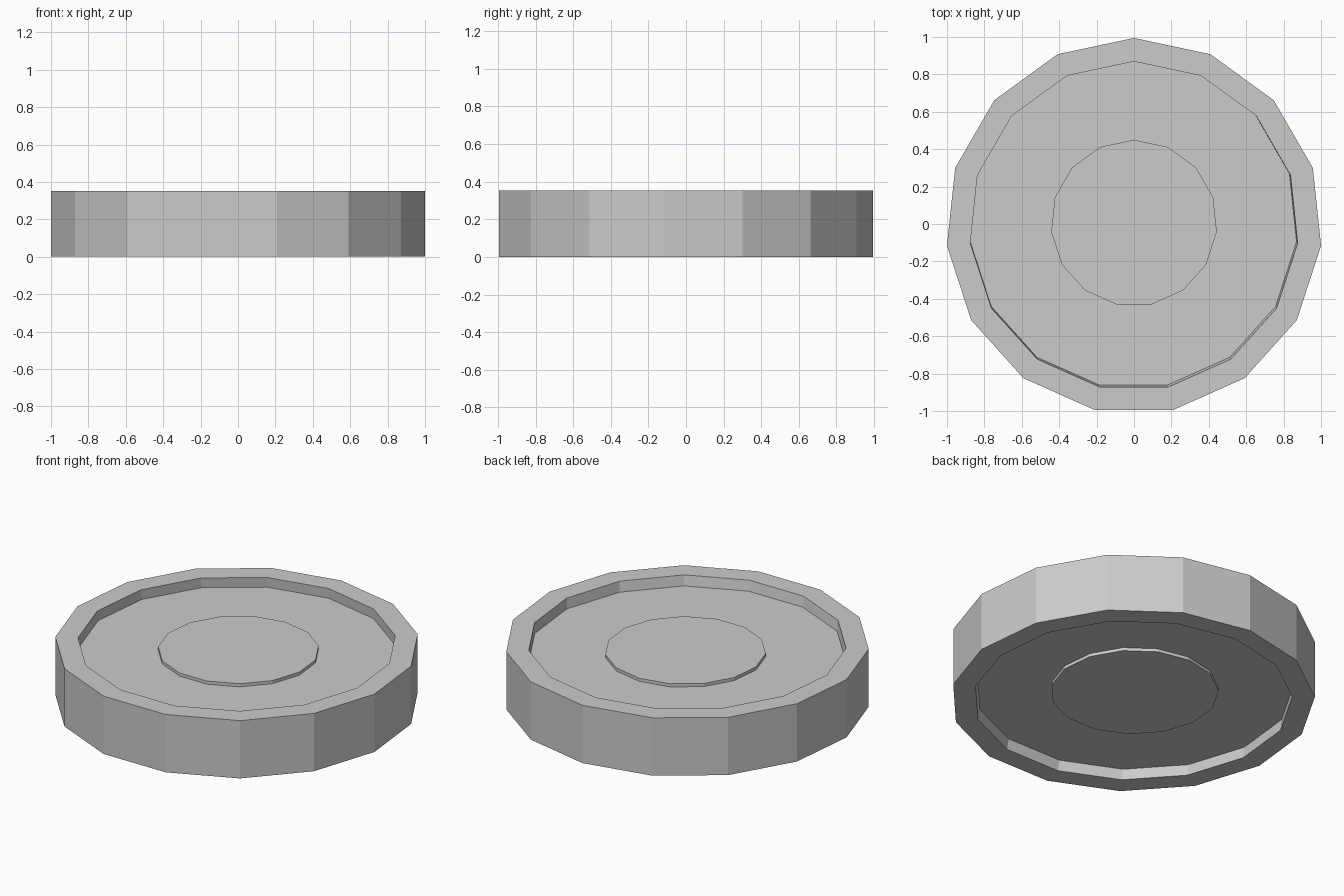
import bpy, bmesh
from math import sin, cos, pi

if "Cube" in bpy.data.objects:
    bpy.data.objects.remove(bpy.data.objects["Cube"])

SIDES = 15
HEIGHT = 0.352
CY = -0.011  # the odd-sided ring is centred by its bounds
bm = bmesh.new()


def ring(radius, z, dx=0.0, dy=0.0):
    return [bm.verts.new((dx + radius * sin(2 * pi * i / SIDES),
                          CY + dy + radius * cos(2 * pi * i / SIDES), z))
            for i in range(SIDES)]


# Loops from the centre of the underside, round the rim, to the top centre
H = HEIGHT
loops = [
    ring(0.464, 0.044, 0, 0.016),        # lower boss
    ring(0.464, 0.063, 0, 0.016),
    ring(0.877, 0.063, -0.003, 0.008),   # lower recess floor
    ring(0.880, 0.0),                    # lower rim
    ring(1.0055, 0.0),
    ring(1.0055, H),                     # outer wall
    ring(0.880, H),                      # upper rim
    ring(0.877, H - 0.062, -0.003, 0.008),
    ring(0.445, H - 0.062, 0, 0.016),    # upper boss
    ring(0.445, H - 0.043, 0, 0.016),
]
for a, b in zip(loops, loops[1:]):
    for i in range(SIDES):
        j = (i + 1) % SIDES
        bm.faces.new((a[i], a[j], b[j], b[i]))
bm.faces.new(loops[0])
bm.faces.new(loops[-1])
bmesh.ops.recalc_face_normals(bm, faces=bm.faces)

# Weight plate disc with rim, recesses and bosses
mesh = bpy.data.meshes.new("recessed_disc")
bm.to_mesh(mesh)
bm.free()
bpy.context.collection.objects.link(bpy.data.objects.new("recessed_disc", mesh))
